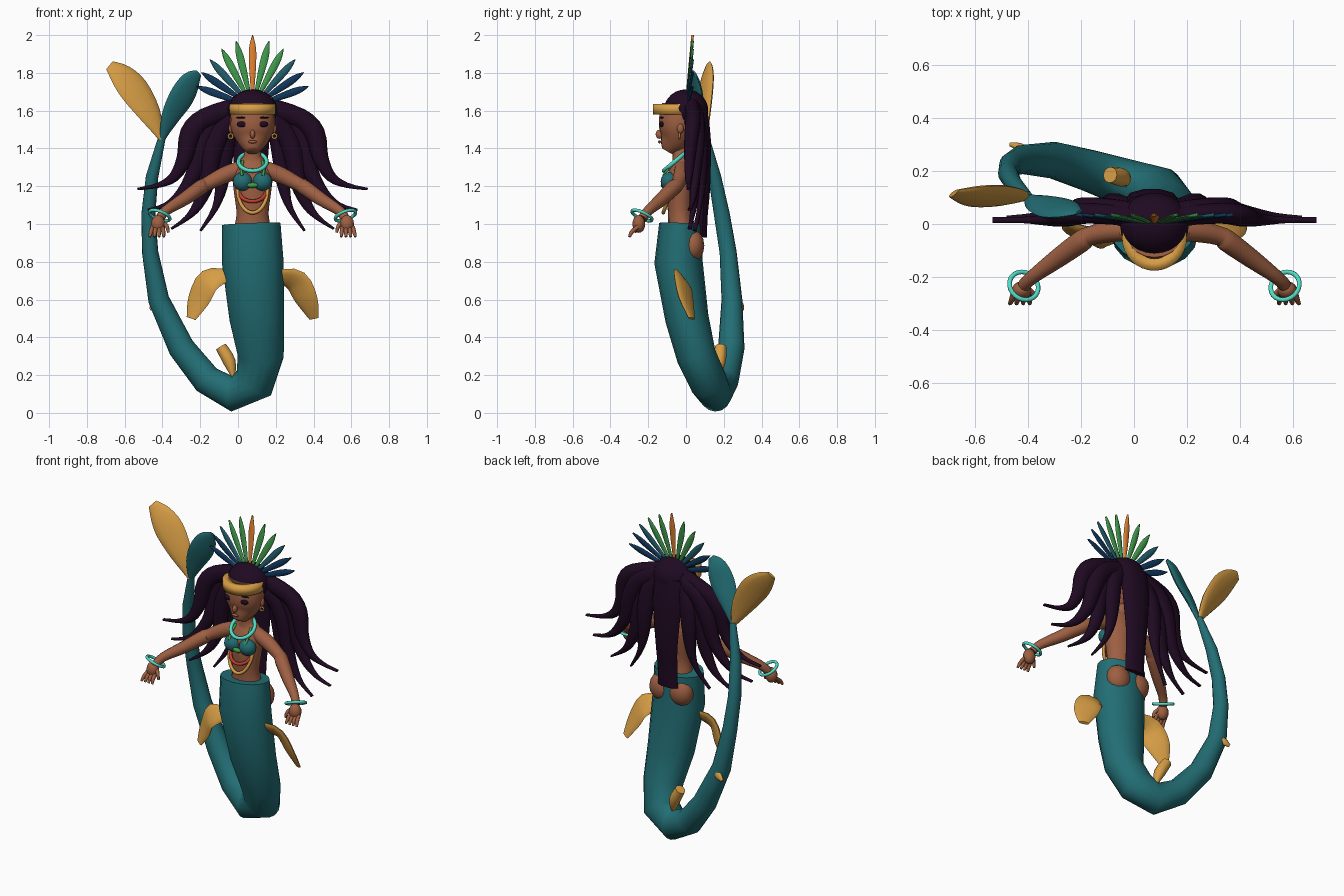
import bpy, bmesh, math
from mathutils import Vector, Matrix

if "Cube" in bpy.data.objects:
    bpy.data.objects.remove(bpy.data.objects["Cube"], do_unlink=True)

AXIS = 0.077  # x position of the upright body
SIDES = (("left", 1), ("right", -1))
Y_REF, Z_REF = Vector((0, 1, 0)), Vector((0, 0, 1))


def material(name, red, green, blue):
    mat = bpy.data.materials.new(name)
    mat.use_nodes = True
    mat.diffuse_color = (red, green, blue, 1)
    mat.node_tree.nodes["Principled BSDF"].inputs["Base Color"].default_value = (red, green, blue, 1)
    return mat


teal = material("tail teal", .016, .155, .175)
gold = material("gold", .68, .34, .06)
skin = material("brown skin", .34, .115, .055)
hair = material("dark plum hair", .014, .003, .016)
turquoise = material("turquoise", .08, .72, .57)
green = material("feather green", .05, .32, .07)
orange = material("feather orange", .75, .22, .03)
navy = material("feather navy", .005, .036, .1)
petrol = material("feather petrol", .015, .105, .14)
red = material("bead red", .5, .045, .03)
parts = []


def finish(name, bm, mat):
    """Turn a bmesh into a named, coloured object."""
    bmesh.ops.recalc_face_normals(bm, faces=bm.faces)
    mesh = bpy.data.meshes.new(name)
    bm.to_mesh(mesh)
    bm.free()
    mesh.materials.append(mat)
    obj = bpy.data.objects.new(name, mesh)
    bpy.context.collection.objects.link(obj)
    parts.append(obj)
    return obj


def smooth_path(points, steps):
    """Catmull-Rom interpolation of rows of any length."""
    rows = [points[0], *points, points[-1]]
    result = []
    for p, q, r, s in zip(rows, rows[1:], rows[2:], rows[3:]):
        for k in range(steps):
            t = k / steps
            result.append([b + t * ((c - a) / 2 + t * (a - 2.5 * b + 2 * c - d / 2
                           + t * (1.5 * (b - c) + (d - a) / 2)))
                           for a, b, c, d in zip(p, q, r, s)])
    return result + [list(points[-1])]


def loft(name, rows, mat, ref=Y_REF, sides=12, steps=3):
    """Skin elliptical rings; each row is x, y, z, width radius, depth radius."""
    rows = smooth_path(rows, steps)
    centres = [Vector(row[:3]) for row in rows]
    bm = bmesh.new()
    rings = []
    for i, row in enumerate(rows):
        along = (centres[min(i + 1, len(rows) - 1)] - centres[max(i - 1, 0)]).normalized()
        depth = (ref - along * ref.dot(along)).normalized()
        width = along.cross(depth)
        ring = []
        for k in range(sides):
            turn = math.tau * k / sides
            ring.append(bm.verts.new(centres[i] + width * math.cos(turn) * max(row[3], .002)
                                     + depth * math.sin(turn) * max(row[4], .002)))
        rings.append(ring)
    for low, high in zip(rings, rings[1:]):
        for k in range(sides):
            n = (k + 1) % sides
            bm.faces.new((low[k], low[n], high[n], high[k]))
    bm.faces.new(rings[0])
    bm.faces.new(rings[-1])
    return finish(name, bm, mat)


def ball(name, centre, radii, mat, detail=14):
    bm = bmesh.new()
    bmesh.ops.create_uvsphere(bm, u_segments=detail, v_segments=detail // 2 + 1, radius=1)
    bmesh.ops.transform(bm, matrix=Matrix.Translation(centre) @ Matrix.Diagonal((*radii, 1)), verts=bm.verts)
    return finish(name, bm, mat)


def ring(name, centre, radius, thickness, mat, tilt=0, roll=0):
    bpy.ops.mesh.primitive_torus_add(location=centre, rotation=(tilt, roll, 0), major_radius=radius,
                                     minor_radius=thickness, major_segments=24, minor_segments=8)
    obj = bpy.context.object
    obj.name = name
    obj.data.materials.append(mat)
    parts.append(obj)


def mirrored(rows, s):
    return [(AXIS + s * row[0], *row[1:]) for row in rows]


def at(s, x, y, z):
    return (AXIS + s * x, y, z)


# Long curling tail
loft("tail", [
    (.07, -.03, 1, .155, .112), (.078, -.04, .8, .163, .128), (.1, .005, .5, .145, .115),
    (.12, .055, .3, .122, .105), (.085, .12, .16, .112, .1), (-.03, .155, .1, .093, .09),
    (-.165, .2, .175, .079, .08), (-.3, .24, .345, .07, .07), (-.42, .243, .6, .056, .055),
    (-.465, .223, .85, .043, .045), (-.475, .19, 1.05, .037, .042), (-.455, .152, 1.25, .033, .034),
    (-.402, .105, 1.46, .02, .018)], teal, sides=16, steps=1)

# Tail flukes and small fins
loft("gold_fluke", [
    (-.405, .1, 1.45, .015, .012), (-.465, .1, 1.58, .064, .018), (-.55, .105, 1.71, .086, .02),
    (-.62, .11, 1.79, .068, .018), (-.68, .115, 1.84, .03, .008)], gold, Vector((-.4, 1, -.28)))
loft("teal_fluke", [
    (-.4, .1, 1.45, .015, .012), (-.36, .08, 1.56, .052, .018), (-.3, .06, 1.67, .072, .02),
    (-.25, .05, 1.76, .057, .018), (-.207, .045, 1.8, .02, .006)], teal, Vector((-.4, 1, .24)))
loft("lower_fin", [
    (-.025, .16, .19, .01, .015), (-.045, .175, .27, .033, .035), (-.09, .185, .35, .03, .03)], gold)
loft("rear_fin", [
    (-.39, .27, .6, .02, .01), (-.43, .29, .57, .025, .015), (-.465, .3, .55, .01, .008)], gold)
for side, s in SIDES:
    lean = .015 * s - .015
    loft(side + "_hip_fin", mirrored([
        (.13, -.045, .73, .035, .012), (.23, -.02 + lean, .7, .075, .016),
        (.285, 0 + lean, .6, .07, .016), (.325, .03 + 2 * lean, .5, .03, .009)], s),
        gold, Vector((.55, 1, .45 * s)))
    ball(side + "_hip", at(s, .068, .035, .885), (.078, .062, .085), skin)

# Torso, neck and head
loft("torso", [
    (AXIS, -.02, .95, .105, .075), (AXIS, -.03, 1.05, .085, .065), (AXIS, -.03, 1.15, .096, .072),
    (AXIS, -.025, 1.25, .106, .075), (AXIS, -.02, 1.32, .09, .055),
    (AXIS, -.025, 1.36, .046, .046), (AXIS, -.03, 1.45, .042, .045)], skin, sides=16)
loft("head", [
    (AXIS, -.1, 1.385, .034, .03), (AXIS, -.085, 1.41, .057, .056), (AXIS, -.06, 1.45, .09, .083),
    (AXIS, -.045, 1.5, .113, .1), (AXIS, -.038, 1.56, .119, .104),
    (AXIS, -.03, 1.63, .108, .096)], skin, sides=20)
ball("nose", (AXIS, -.141, 1.475), (.014, .02, .024), skin)
ball("mouth", (AXIS, -.14, 1.435), (.024, .008, .008), skin)

for side, s in SIDES:
    # Face details
    ball(side + "_eye", at(s, .052, -.128, 1.528), (.033, .012, .016), hair)
    ball(side + "_brow", at(s, .054, -.127, 1.563), (.034, .011, .005), hair)
    ball(side + "_ear", at(s, .115, -.03, 1.505), (.012, .018, .026), skin)
    ring(side + "_earring", at(s, .116, -.035, 1.465), .012, .005, gold, math.pi / 2)
    # Arms, hands and bracelets
    loft(side + "_arm", mirrored([
        (.06, -.02, 1.295, .042, .042), (.15, -.025, 1.258, .042, .044), (.245, -.045, 1.21, .036, .037),
        (.275, -.065, 1.193, .041, .041), (.365, -.13, 1.13, .036, .036),
        (.46, -.2, 1.07, .026, .027), (.49, -.23, 1.03, .025, .025)], s), skin, Z_REF)
    ball(side + "_palm", at(s, .5, -.25, 1), (.038, .034, .047), skin)
    for k in range(4):
        spread = .018 * (k - 1.5)
        loft(f"{side}_finger_{k}", mirrored([
            (.503 + spread, -.255, .985, .011, .011), (.505 + spread * 1.2, -.285, .96, .011, .011),
            (.507 + spread * 1.4, -.3, .932, .007, .007)], s), skin, sides=8)
    loft(side + "_thumb", mirrored([
        (.48, -.24, 1.01, .012, .012), (.455, -.265, .99, .011, .011), (.445, -.27, .955, .007, .007)],
        s), skin, sides=8)
    ring(side + "_bracelet", at(s, .492, -.233, 1.045), .057, .009, turquoise, -.4, -.35 * s)
    # Top
    ball(side + "_cup", at(s, .052, -.088, 1.225), (.053, .046, .05), teal)
    loft(side + "_strap", mirrored([
        (.052, -.055, 1.335, .008, .006), (.06, -.095, 1.29, .008, .006),
        (.055, -.12, 1.255, .008, .006)], s), green, sides=8)

# Necklaces
ball("top_clasp", (AXIS, -.12, 1.205), (.03, .014, .014), green)
ring("neck_ring", (AXIS, -.06, 1.33), .075, .011, turquoise, .7)


def necklace(name, half_width, top, bottom, mat, thickness):
    rows = []
    for k in range(9):
        turn = math.pi * k / 8
        rows.append((AXIS - half_width * math.cos(turn), -.075 - .045 * math.sin(turn),
                     top - (top - bottom) * math.sin(turn), thickness, thickness))
    loft(name, rows, mat, sides=8)


necklace("long_gold_necklace", .08, 1.19, 1.06, gold, .01)
necklace("red_necklace", .07, 1.17, 1.12, red, .01)

# Hair cap, pulled back from the face below the headband
cap = ball("hair_cap", (0, 0, 0), (1, 1, 1), hair, 24)
for v in cap.data.vertices:
    if v.co.z < -.05 and v.co.y < 0:
        v.co.y *= .45
    v.co = (AXIS + v.co.x * .131, v.co.y * .118, 1.6 + v.co.z * .113)

# Gold headband
bm = bmesh.new()
bmesh.ops.create_cone(bm, cap_ends=False, segments=32, radius1=1, radius2=1, depth=1)
bmesh.ops.transform(bm, matrix=Matrix.Translation((AXIS, -.052, 1.608)) @ Matrix.Diagonal((.122, .124, .056, 1)),
                    verts=bm.verts)
band = finish("headband", bm, gold)
band.modifiers.new("thickness", "SOLIDIFY").thickness = .045


# Locks of hair, tapering to a point
def lock(name, path, width, depth, mirror, blunt=.12):
    rows = []
    for k, point in enumerate(path):
        t = k / (len(path) - 1)
        taper = max(blunt, min(1, 1.55 * (1 - t)))
        rows.append((*point, width * taper, depth * max(taper, .3)))
    loft(name, mirrored(rows, mirror), hair, sides=10)


locks = [
    [(.07, .03, 1.62), (.25, .04, 1.56), (.33, .03, 1.48), (.36, .02, 1.35), (.415, .015, 1.25),
     (.5, .015, 1.205), (.61, .015, 1.185)],
    [(.07, .045, 1.6), (.2, .06, 1.54), (.27, .06, 1.42), (.31, .05, 1.27), (.38, .04, 1.16),
     (.46, .03, 1.1), (.555, .02, 1.075)],
    [(.07, .02, 1.58), (.16, .04, 1.5), (.215, .045, 1.38), (.24, .045, 1.22), (.29, .04, 1.1),
     (.35, .03, 1.03), (.43, .02, .975)],
    [(.08, .05, 1.58), (.135, .07, 1.48), (.155, .08, 1.35), (.165, .08, 1.2), (.2, .07, 1.08),
     (.275, .045, .965)]]
for side, s in SIDES:
    for number, path in enumerate(locks):
        lock(f"{side}_lock_{number}", path, .054, .04, s)
lock("back_lock", [(-.01, .075, 1.61), (-.01, .095, 1.45), (-.01, .1, 1.2), (-.01, .09, 1.05), (-.01, .085, .93)],
     .1, .038, 1, .7)

# Fan of feathers behind the head
fan = [orange, green, green, petrol, navy, navy]
for k in range(-5, 6):
    angle = math.radians(14) * k
    reach = .38 if k == 0 else .37 - .011 * abs(k)
    rows = []
    for t, wide in ((.2, .008), (.5, .017), (.75, .02), (.9, .013), (1, .002)):
        rows.append((AXIS + math.sin(angle) * reach * t, .035 * t,
                     1.62 + math.cos(angle) * reach * t, wide, .007))
    loft(f"feather_{k + 5}", rows, fan[abs(k)], sides=8, steps=2)

# Smooth shading with crisp rims
bpy.ops.object.select_all(action="DESELECT")
for obj in parts:
    obj.select_set(True)
bpy.context.view_layer.objects.active = parts[0]
bpy.ops.object.shade_smooth_by_angle(angle=math.radians(60))
